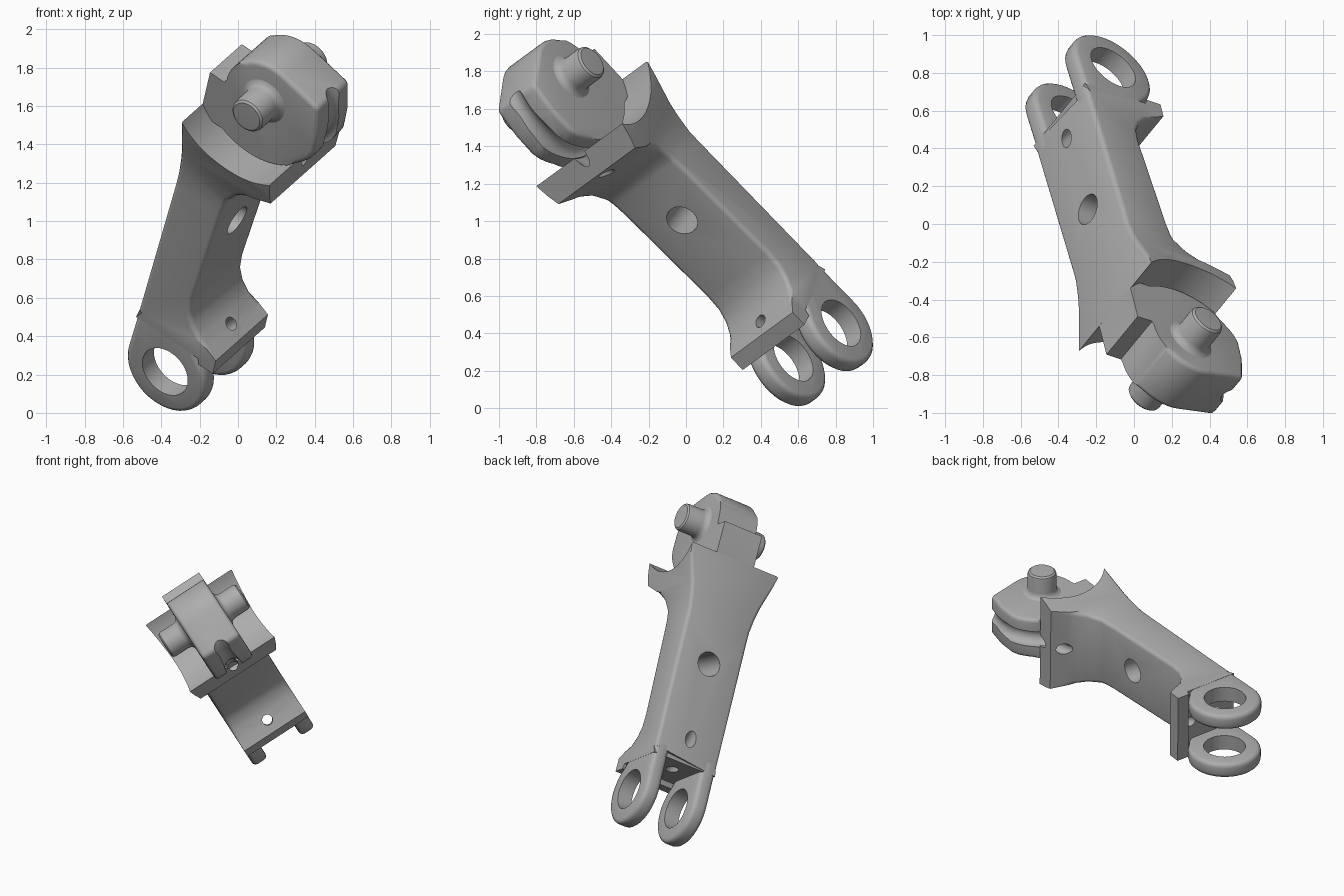
import bpy, bmesh
from math import sin, cos, radians, pi
from mathutils import Matrix, Vector

if "Cube" in bpy.data.objects:
    bpy.data.objects.remove(bpy.data.objects["Cube"], do_unlink=True)

grey = bpy.data.materials.new("plain_grey")
grey.use_nodes = True
grey.diffuse_color = (0.42, 0.42, 0.42, 1)
grey.node_tree.nodes["Principled BSDF"].inputs["Base Color"].default_value = grey.diffuse_color

# Local frame: x runs along the link, y across its thickness, z along the pin axis
pin_axis = Vector((0.553, 0.673, 0.492)).normalized()
along = Vector((0.236, -0.687, 0.687))
along = (along - pin_axis * along.dot(pin_axis)).normalized()
across = pin_axis.cross(along)
FRAME = Matrix((along, across, pin_axis)).transposed().to_4x4()
FRAME.translation = (-0.245, 0.665, 0.335)
PIN = 1.994
HALF = 0.15
cutters = []


def finish(name, bm, cutter=False):
    bmesh.ops.recalc_face_normals(bm, faces=bm.faces[:])
    mesh = bpy.data.meshes.new(name)
    bm.to_mesh(mesh)
    bm.free()
    mesh.materials.append(grey)
    obj = bpy.data.objects.new(name, mesh)
    bpy.context.collection.objects.link(obj)
    obj.matrix_world = FRAME
    if cutter:
        obj.hide_render = True
        cutters.append(obj)
    return obj


def prism(name, points, low, high, plan=False, cutter=False):
    """Extrude a side profile along the pin axis, or a plan profile across it."""
    bm = bmesh.new()
    place = (lambda p, h: (p[0], h, p[1])) if plan else (lambda p, h: (p[0], p[1], h))
    face = bm.faces.new([bm.verts.new(place(p, low)) for p in points])
    moved = bmesh.ops.extrude_face_region(bm, geom=[face])["geom"]
    shift = Vector(place((0, 0), high - low))
    bmesh.ops.translate(bm, vec=shift, verts=[v for v in moved if isinstance(v, bmesh.types.BMVert)])
    return finish(name, bm, cutter)


def rod(name, start, end, radius, segments=32):
    """Round cutter between two local points."""
    start, end = Vector(start), Vector(end)
    turn = Vector((0, 0, 1)).rotation_difference(end - start).to_matrix().to_4x4()
    bm = bmesh.new()
    bmesh.ops.create_cone(bm, cap_ends=True, segments=segments, radius1=radius, radius2=radius,
                          depth=(end - start).length,
                          matrix=Matrix.Translation((start + end) / 2) @ turn)
    return finish(name, bm, True)


def boolean(obj, other, operation="DIFFERENCE"):
    mod = obj.modifiers.new("cut", "BOOLEAN")
    mod.operation, mod.object, mod.solver = operation, other, "EXACT"


def bake(obj):
    bpy.context.view_layer.update()
    graph = bpy.context.evaluated_depsgraph_get()
    mesh = bpy.data.meshes.new_from_object(obj.evaluated_get(graph))
    obj.modifiers.clear()
    obj.data = mesh
    mesh.materials.clear()
    mesh.materials.append(grey)
    mesh.polygons.foreach_set("material_index", [0] * len(mesh.polygons))


def round_edges(obj, width, rule):
    """Bevel the sharp edges for which the rule holds at both ends."""
    bm = bmesh.new()
    bm.from_mesh(obj.data)
    sharp = [e for e in bm.edges if len(e.link_faces) == 2
             and e.calc_face_angle() > radians(40) and all(rule(v.co) for v in e.verts)]
    bmesh.ops.bevel(bm, geom=sharp, offset=width, segments=3, profile=0.5,
                    affect="EDGES", clamp_overlap=False)
    bm.to_mesh(obj.data)
    bm.free()


def arc(radius, start, end, steps, centre=0.0):
    angles = [radians(start + (end - start) * i / steps) for i in range(steps + 1)]
    return [(centre + radius * cos(a), radius * sin(a)) for a in angles]


# Link body: side profile with a flared plate at each end
side = [(0.22, -0.252), (0.22, 0.15), (0.187, 0.165),
        (0.187, 0.257), (0.28, 0.25), (0.315, 0.18), (0.355, 0.115), (0.405, 0.06),
        (0.47, 0.025), (0.56, 0.013), (1.2, 0.013), (1.32, 0.022), (1.41, 0.075),
        (1.485, 0.17), (1.545, 0.28), (1.69, 0.255),
        (1.8, -0.326), (1.2, -0.286), (0.27, -0.2535)]
link_body = prism("link_body", side, -0.6, 0.6)

# Plan outline widens toward the cradle
edge = [(-0.4, 0.245), (1.28, 0.247), (1.385, 0.262), (1.465, 0.28), (1.61, 0.325), (1.9, 0.385)]
plan = edge + [(x, -w) for x, w in reversed(edge)]
boolean(link_body, prism("plan_cutter", plan, -0.7, 0.7, plan=True, cutter=True), "INTERSECT")
bake(link_body)
round_edges(link_body, 0.026, lambda p: 0.25 < p.x < 1.75 and p.y < 0.2)

# Cradle, web hole and small cord holes
for name, start, end, radius, segments in (
        ("cradle_cutter", (PIN, -0.0175, -0.7), (PIN, -0.0175, 0.7), 0.408, 96),
        ("web_hole", (1.02, 0.3, 0), (0.92, -0.6, 0), 0.085, 32),
        ("lower_cord_hole", (0.12, 0.07, 0), (0.5, 0.255, 0), 0.036, 24),
        ("back_cord_hole", (0.52, -0.37, 0), (0.17, -0.03, 0), 0.04, 24),
        ("upper_cord_hole", (1.3, 0.147, 0), (1.85, 0.288, 0), 0.04, 24)):
    boolean(link_body, rod(name, start, end, radius, segments))
bake(link_body)

# Twin lugs, rounded on the rim and bored through
lug = arc(0.247, -90, -322, 26) + [(0.3, 0.06), (0.5, -0.05), (0.5, -0.2595)]
bore = rod("lug_bore", (0, 0, -0.7), (0, 0, 0.7), 0.142, 48)
lugs = []
for name, low, high in (("upper_lug", 0.135, 0.2445), ("lower_lug", -0.2445, -0.135)):
    ring = prism(name, lug, low, high)
    round_edges(ring, 0.03, lambda p: True)
    boolean(ring, bore)
    bake(ring)
    lugs.append(ring)

# Knuckle: lopsided drum with a cord groove around its lower side
drum = (arc(0.238, -95, 15, 16, PIN)
        + [(PIN + 0.175, 0.3), (PIN + 0.01, 0.345), (PIN - 0.12, 0.358)]
        + arc(0.385, 117, 228, 22, PIN))
knuckle = prism("knuckle", drum, -HALF, HALF)
round_edges(knuckle, 0.026, lambda p: p.x > PIN - 0.3 and p.y > -0.2)
bpy.ops.mesh.primitive_torus_add(major_radius=0.375, minor_radius=0.06,
                                 major_segments=72, minor_segments=20)
groove = bpy.context.object
groove.name = "groove_cutter"
groove.matrix_world = FRAME @ Matrix.Translation((PIN, 0, 0))
groove.hide_render = True
cutters.append(groove)
boolean(knuckle, groove)
bake(knuckle)

# Bridge joining the knuckle to the back of the link
bridge = prism("knuckle_bridge", [(1.7, -0.319), (1.945, -0.338), (1.945, -0.12), (1.65, -0.12),
                                  (1.65, -0.3)], -HALF, HALF)

# Pins with flared roots, one on each side of the knuckle
pins = []
for name, sign in (("upper_pin", 1), ("lower_pin", -1)):
    bm = bmesh.new()
    outline = [(0, 0.1), (0.13, 0.1), (0.13, 0.15), (0.112, 0.158), (0.102, 0.172), (0.098, 0.19),
               (0.098, 0.29), (0.094, 0.305), (0.082, 0.315), (0, 0.318)]
    verts = [bm.verts.new((PIN + r, 0, sign * h)) for r, h in outline]
    edges = [bm.edges.new(pair) for pair in zip(verts, verts[1:])]
    bmesh.ops.spin(bm, geom=verts + edges, cent=(PIN, 0, 0), axis=(0, 0, 1),
                   angle=2 * pi, steps=40, use_duplicate=False)
    bmesh.ops.remove_doubles(bm, verts=bm.verts[:], dist=0.0001)
    pins.append(finish(name, bm))

# Drop the cutters and shade
for cutter in cutters:
    bpy.data.objects.remove(cutter, do_unlink=True)
bpy.ops.object.select_all(action="DESELECT")
for part in [link_body, knuckle, bridge] + lugs + pins:
    part.select_set(True)
bpy.context.view_layer.objects.active = link_body
bpy.ops.object.shade_smooth_by_angle(angle=radians(35))
